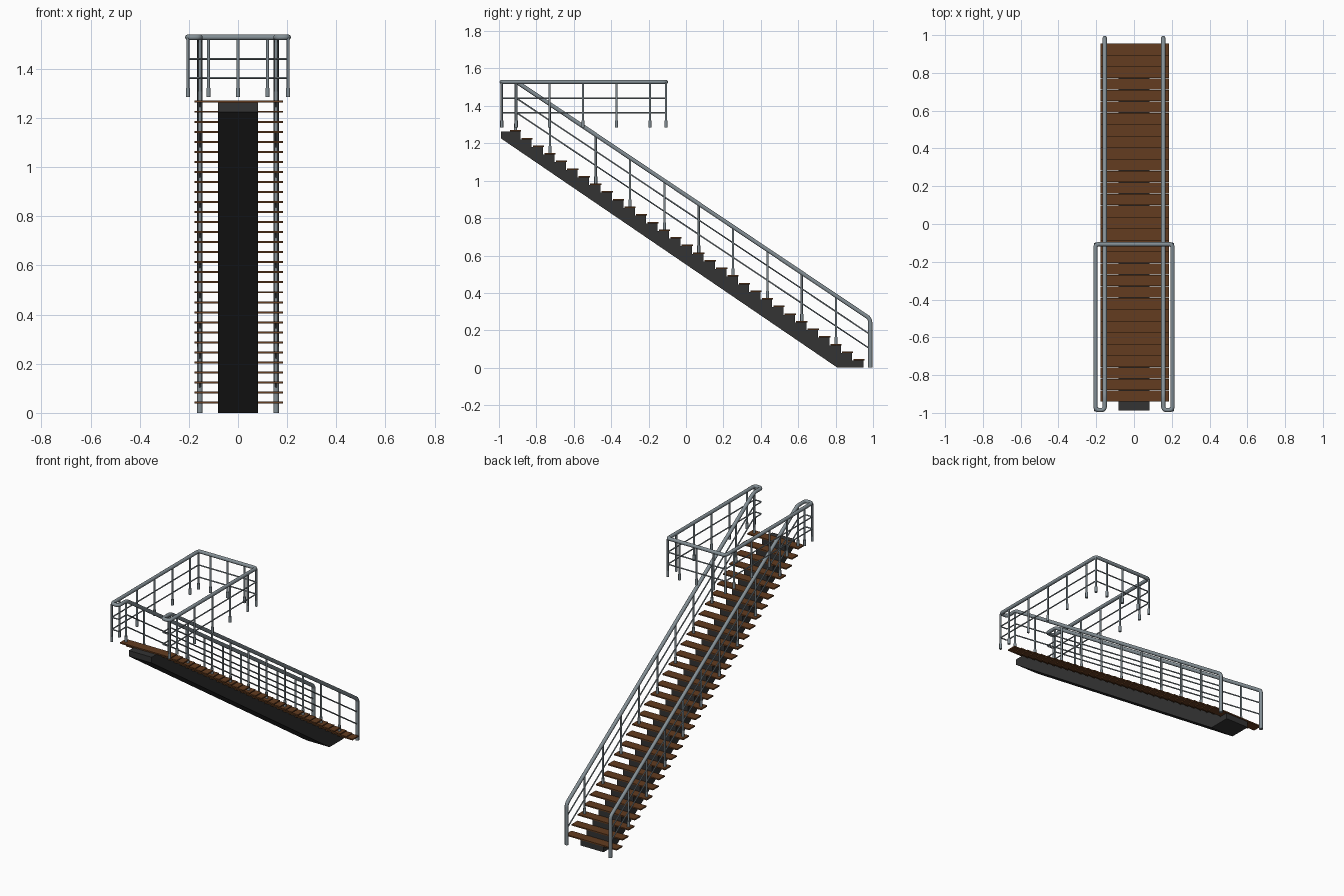
import bpy, bmesh, math
from mathutils import Vector

if "Cube" in bpy.data.objects:
    bpy.data.objects.remove(bpy.data.objects["Cube"])

RUN, RISE, N = 0.0612, 0.0408, 31          # step run, rise and count
Y0, Z0 = 0.955, 0.046                      # front edge and top of first tread
TREAD_T = 0.008


def material(name, rgb):
    m = bpy.data.materials.new(name)
    m.diffuse_color = (*rgb, 1)
    m.use_nodes = True
    m.node_tree.nodes["Principled BSDF"].inputs["Base Color"].default_value = m.diffuse_color
    return m


steel = material("steel_grey", (0.23, 0.275, 0.30))
wood = material("brown_wood", (0.125, 0.045, 0.014))
dark = material("dark_beam", (0.033, 0.033, 0.033))


def finish(name, bm, mat):
    bmesh.ops.recalc_face_normals(bm, faces=bm.faces)
    me = bpy.data.meshes.new(name)
    bm.to_mesh(me)
    bm.free()
    me.materials.append(mat)
    ob = bpy.data.objects.new(name, me)
    bpy.context.collection.objects.link(ob)
    return ob


def smooth(ob):
    bpy.ops.object.select_all(action='DESELECT')
    ob.select_set(True)
    bpy.context.view_layer.objects.active = ob
    bpy.ops.object.shade_smooth_by_angle(angle=math.radians(40))


def rounded(points, r):
    """Round each inner corner of a path with a short quadratic bend."""
    pts = [Vector(p) for p in points]
    out = [pts[0]]
    for a, b, c in zip(pts, pts[1:], pts[2:]):
        p, q = b + (a - b).normalized() * r, b + (c - b).normalized() * r
        for k in range(6):
            t = k / 5
            out.append(p * (1 - t) ** 2 + b * 2 * t * (1 - t) + q * t * t)
    return out + [pts[-1]]


def tube(name, points, radius, corner):
    cu = bpy.data.curves.new(name, 'CURVE')
    cu.dimensions = '3D'
    cu.bevel_depth = radius
    cu.bevel_resolution = 3
    cu.use_fill_caps = True
    path = rounded(points, corner)
    sp = cu.splines.new('POLY')
    sp.points.add(len(path) - 1)
    for sp_pt, p in zip(sp.points, path):
        sp_pt.co = (*p, 1)
    cu.materials.append(steel)
    ob = bpy.data.objects.new(name, cu)
    bpy.context.collection.objects.link(ob)
    bpy.ops.object.select_all(action='DESELECT')
    ob.select_set(True)
    bpy.context.view_layer.objects.active = ob
    bpy.ops.object.convert(target='MESH')
    smooth(bpy.context.view_layer.objects.active)


def rod(bm, x, y, z1, z2, r):
    res = bmesh.ops.create_cone(bm, cap_ends=True, segments=12, radius1=r,
                                radius2=r, depth=z2 - z1)
    bmesh.ops.translate(bm, verts=res["verts"], vec=(x, y, (z1 + z2) / 2))


def post(bm, x, y, z1, z2):
    rod(bm, x, y, z1, z2, 0.006)
    rod(bm, x, y, z1, z1 + 0.037, 0.0085)     # base sleeve


# Treads
bm = bmesh.new()
for i in range(N):
    res = bmesh.ops.create_cube(bm, size=1)
    bmesh.ops.scale(bm, verts=res["verts"], vec=(0.361, 0.060, TREAD_T))
    bmesh.ops.translate(bm, verts=res["verts"],
                        vec=(0.0035, Y0 - 0.030 - RUN * i, Z0 + RISE * i - TREAD_T / 2))
finish("treads", bm, wood)

# Central stepped beam, extruded from its side profile
profile = [(0.81, 0.0), (0.95, 0.0)]
for i in range(N):
    z = Z0 + RISE * i - TREAD_T
    y_back = 0.95 - RUN * (i + 1) if i < N - 1 else -0.988
    profile += [(0.95 - RUN * i, z), (y_back, z)]
profile.append((-0.988, 1.225))
bm = bmesh.new()
face = bm.faces.new([bm.verts.new((-0.081, y, z)) for y, z in profile])
ext = bmesh.ops.extrude_face_region(bm, geom=[face])
bmesh.ops.translate(bm, vec=(0.162, 0, 0),
                    verts=[v for v in ext["geom"] if isinstance(v, bmesh.types.BMVert)])
finish("central_beam", bm, dark)

# Continuous rails: up the stair, round the hairpin, round the landing, back down
XI, XO, YT, YB, YL = 0.155, 0.204, -0.985, 0.985, -0.107


def rail_path(z_low, z_high, from_floor):
    half = [(XI, YB, z_low), (XI, -0.905, z_high), (XI, YT, z_high),
            (XO, YT, z_high), (XO, YL, z_high)]
    if from_floor:
        half.insert(0, (XI, YB, 0))
    return half + [(-x, y, z) for x, y, z in reversed(half)]


tube("handrail", rail_path(0.262, 1.528, True), 0.0115, 0.02)
tube("upper_mid_rail", rail_path(0.178, 1.44, False), 0.004, 0.012)
tube("lower_mid_rail", rail_path(0.100, 1.363, False), 0.004, 0.012)

# Stair posts, standing on the treads
bm = bmesh.new()
for i in [*range(2, 24, 3), 27, 30]:
    y = Y0 - 0.030 - RUN * i
    top = 0.262 + (YB - y) / (YB + 0.905) * (1.528 - 0.262)
    for s in (-1, 1):
        post(bm, s * XI, y, Z0 + RISE * i, min(top, 1.528))
smooth(finish("stair_posts", bm, steel))

# Landing posts
bm = bmesh.new()
for s in (-1, 1):
    for y in (YT, -0.908, -0.73, -0.551, -0.372, -0.193, YL):
        post(bm, s * XO, y, 1.285, 1.525)
for x in (-0.12, 0, 0.12):
    post(bm, x, YL, 1.285, 1.525)
smooth(finish("landing_posts", bm, steel))
